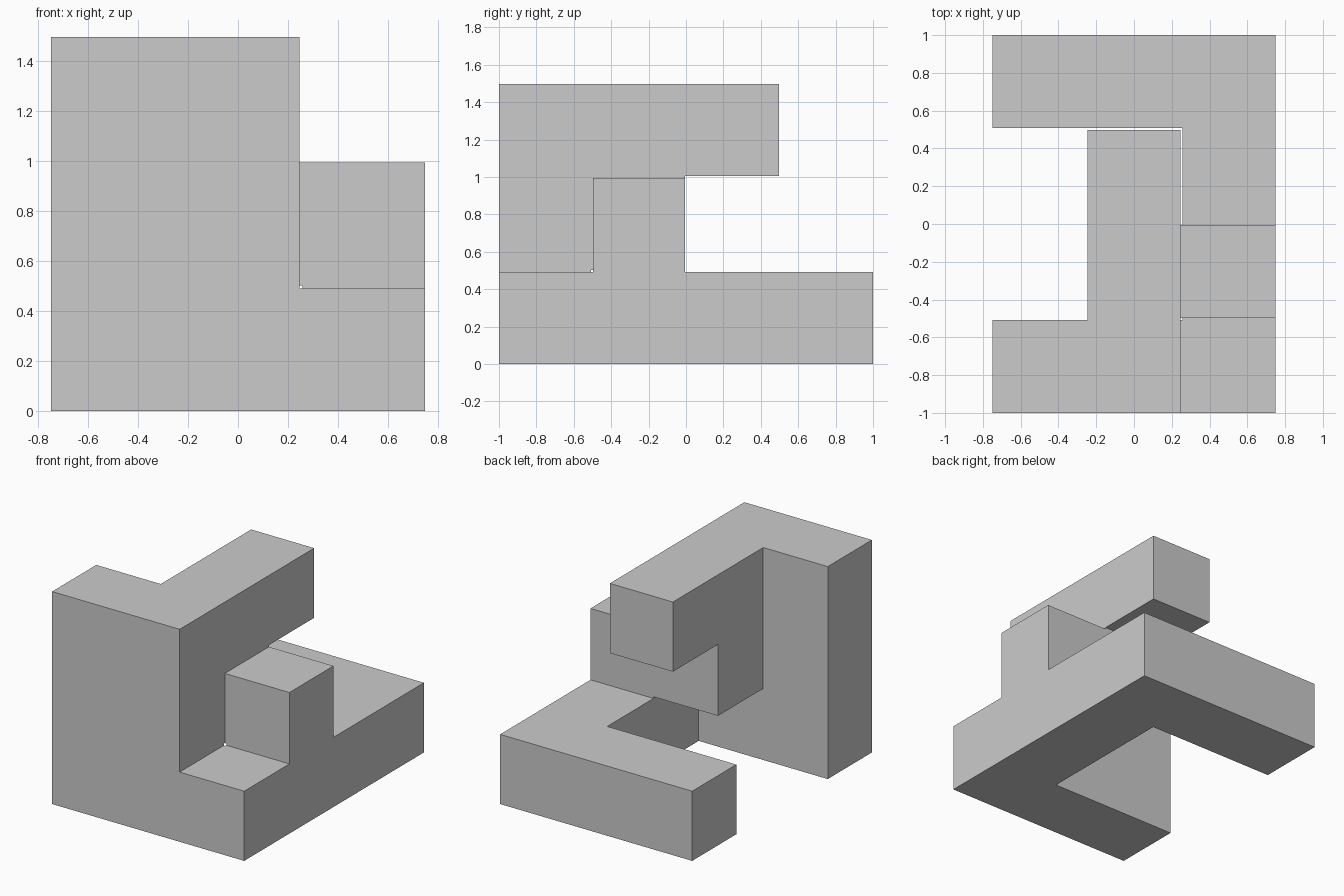
import bpy
import bmesh
from itertools import product

if "Cube" in bpy.data.objects:
    bpy.data.objects.remove(bpy.data.objects["Cube"])

# Interlocking puzzle piece: unit cells, every face inset by a small clearance
CLEAR = 0.006
UNIT = (2 + 2 * CLEAR) / 4

# Layers bottom to top; rows run front to back, characters left to right
LAYERS = [
    ["###", "..#", "..#", "###"],
    ["##.", ".##", "...", "..."],
    ["##.", ".#.", ".#.", "..."],
]
CELLS = {(x, y, z) for z, layer in enumerate(LAYERS)
         for y, row in enumerate(layer)
         for x, c in enumerate(row) if c == "#"}
SIZE = (3, 4, 3)


def edge(i):
    """Position of a slab boundary: even = cell start, odd = cell end."""
    return (i // 2) * UNIT if i % 2 == 0 else (i + 1) // 2 * UNIT - 2 * CLEAR


def solid(slab):
    """A slab cell is solid when every unit cell it touches is filled."""
    spans = [{i // 2, (i + 1) // 2} for i in slab]
    return all(c in CELLS for c in product(*spans))


bm = bmesh.new()
corners = {}
offset = [-(SIZE[0] * UNIT - 2 * CLEAR) / 2, -1.0, 0.0]


def corner(key):
    if key not in corners:
        corners[key] = bm.verts.new([edge(k) + o for k, o in zip(key, offset)])
    return corners[key]


# Outer skin of the piece
for slab in product(*(range(2 * n - 1) for n in SIZE)):
    if not solid(slab):
        continue
    for axis, side in product(range(3), (0, 1)):
        near = list(slab)
        near[axis] += 2 * side - 1
        if solid(near):
            continue
        a, b = (axis + 1) % 3, (axis + 2) % 3
        loop = []
        for da, db in ((0, 0), (1, 0), (1, 1), (0, 1)):
            key = list(slab)
            key[axis] += side
            key[a] += da
            key[b] += db
            loop.append(corner(tuple(key)))
        bm.faces.new(loop if side else loop[::-1])

# Merge coplanar faces into clean flat sides
bmesh.ops.dissolve_limit(bm, angle_limit=0.01, verts=bm.verts[:], edges=bm.edges[:])
bmesh.ops.recalc_face_normals(bm, faces=bm.faces[:])

mesh = bpy.data.meshes.new("puzzle_piece")
bm.to_mesh(mesh)
bm.free()
bpy.context.collection.objects.link(bpy.data.objects.new("puzzle_piece", mesh))
